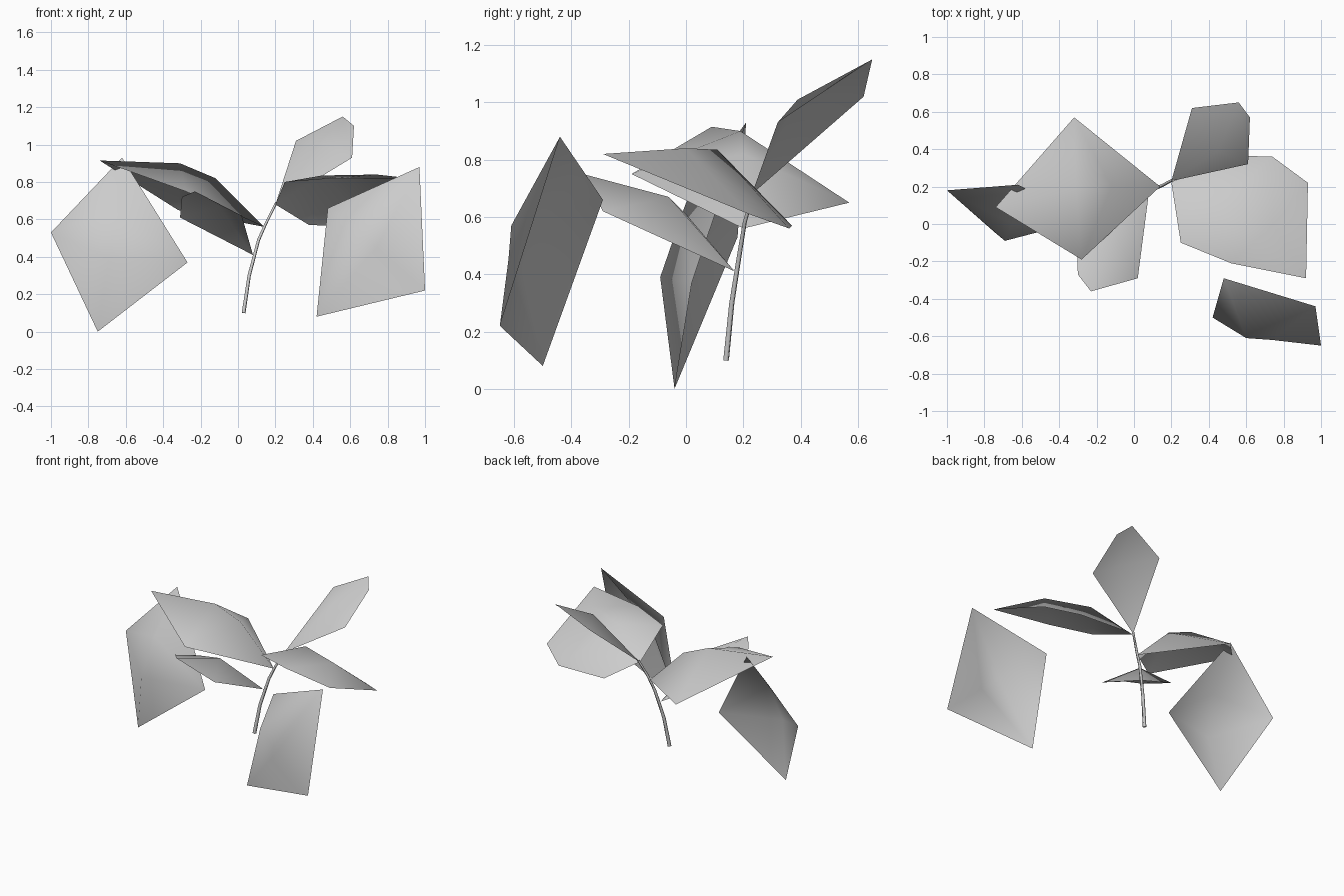
import bpy
import bmesh
from mathutils import Vector

cube = bpy.data.objects.get("Cube")
if cube:
    bpy.data.objects.remove(cube, do_unlink=True)

COLOUR = (0.6, 0.6, 0.6, 1)
grey = bpy.data.materials.new("plain_grey")
grey.use_nodes = True
grey.diffuse_color = COLOUR
grey.node_tree.nodes["Principled BSDF"].inputs["Base Color"].default_value = COLOUR


def leaf(name, base, rows, tip):
    """Bowed card: each row is (left edge, raised rib, right edge)."""
    bm = bmesh.new()
    verts = {}

    def vert(p):
        if p not in verts:
            verts[p] = bm.verts.new(p)
        return verts[p]

    rows = [(base,) * 3] + rows + [(tip,) * 3]
    for a, b in zip(rows, rows[1:]):
        for i in (0, 1):
            ring = dict.fromkeys((a[i], a[i + 1], b[i + 1], b[i]))
            if len(ring) > 2:
                bm.faces.new([vert(p) for p in ring])
    # Triangulate the bend and turn the upper side outwards
    bmesh.ops.triangulate(bm, faces=bm.faces[:])
    bm.normal_update()
    if sum((f.normal * f.calc_area() for f in bm.faces), Vector()).z < 0:
        bmesh.ops.reverse_faces(bm, faces=bm.faces[:])
    for f in bm.faces:
        f.smooth = True
    mesh = bpy.data.meshes.new(name)
    bm.to_mesh(mesh)
    bm.free()
    mesh.materials.append(grey)
    bpy.context.collection.objects.link(bpy.data.objects.new(name, mesh))


def diamond(name, base, left, ribs, right, tip):
    """Leaf with a single corner on each side."""
    leaf(name, base, [(left, rib, right) for rib in ribs], tip)


# Bent stem
curve = bpy.data.curves.new("stem", "CURVE")
curve.dimensions = "3D"
curve.bevel_depth = 0.012
curve.bevel_resolution = 0
curve.use_fill_caps = True
path = [(.03, .14, .1), (.06, .16, .3), (.11, .19, .49), (.15, .205, .58), (.205, .235, .69)]
spline = curve.splines.new("POLY")
spline.points.add(len(path) - 1)
for i, (point, p) in enumerate(zip(spline.points, path)):
    point.co = (*p, 1)
    point.radius = 1 - 0.1 * i
curve.materials.append(grey)
bpy.context.collection.objects.link(bpy.data.objects.new("stem", curve))

# Leaves on the model's right
diamond("right_upper_leaf", (.14, .2, .56), (-.28, -.19, .75),
        [(-.12, .2, .82), (-.31, .19, .9)], (-.32, .57, .65), (-.74, .09, .915))
diamond("right_hanging_leaf", (-.62, .21, .93), (-1, .18, .53),
        [(-.65, 0, .65), (-.69, -.09, .39)], (-.27, .02, .37), (-.75, -.04, 0))
leaf("right_small_leaf", (.08, .17, .41),
     [((.02, -.29, .62), (-.1, -.06, .67), (-.31, 0, .61)),
      ((-.23, -.36, .75), (-.23, -.36, .75), (-.31, 0, .61))], (-.3, -.27, .72))

# Leaves on the model's left
leaf("left_top_leaf", (.2, .23, .68),
     [((.31, .62, 1.02), (.45, .39, 1.01), (.61, .32, .93)),
      ((.56, .65, 1.15), (.56, .65, 1.15), (.61, .32, .93))], (.62, .57, 1.1))
leaf("left_wide_leaf", (.2, .22, .68),
     [((.25, -.1, .8), (.45, .11, .835), (.38, .37, .57)),
      ((.52, -.21, .82), (.74, 0, .84), (.74, .36, .56)),
      ((.92, -.29, .82), (.92, -.29, .82), (.93, .22, .61))], (.92, -.29, .82))
diamond("left_hanging_leaf", (.48, -.29, .66), (.42, -.5, .08),
        [(.6, -.61, .57), (.74, -.62, .45)], (.97, -.44, .88), (1, -.65, .22))
